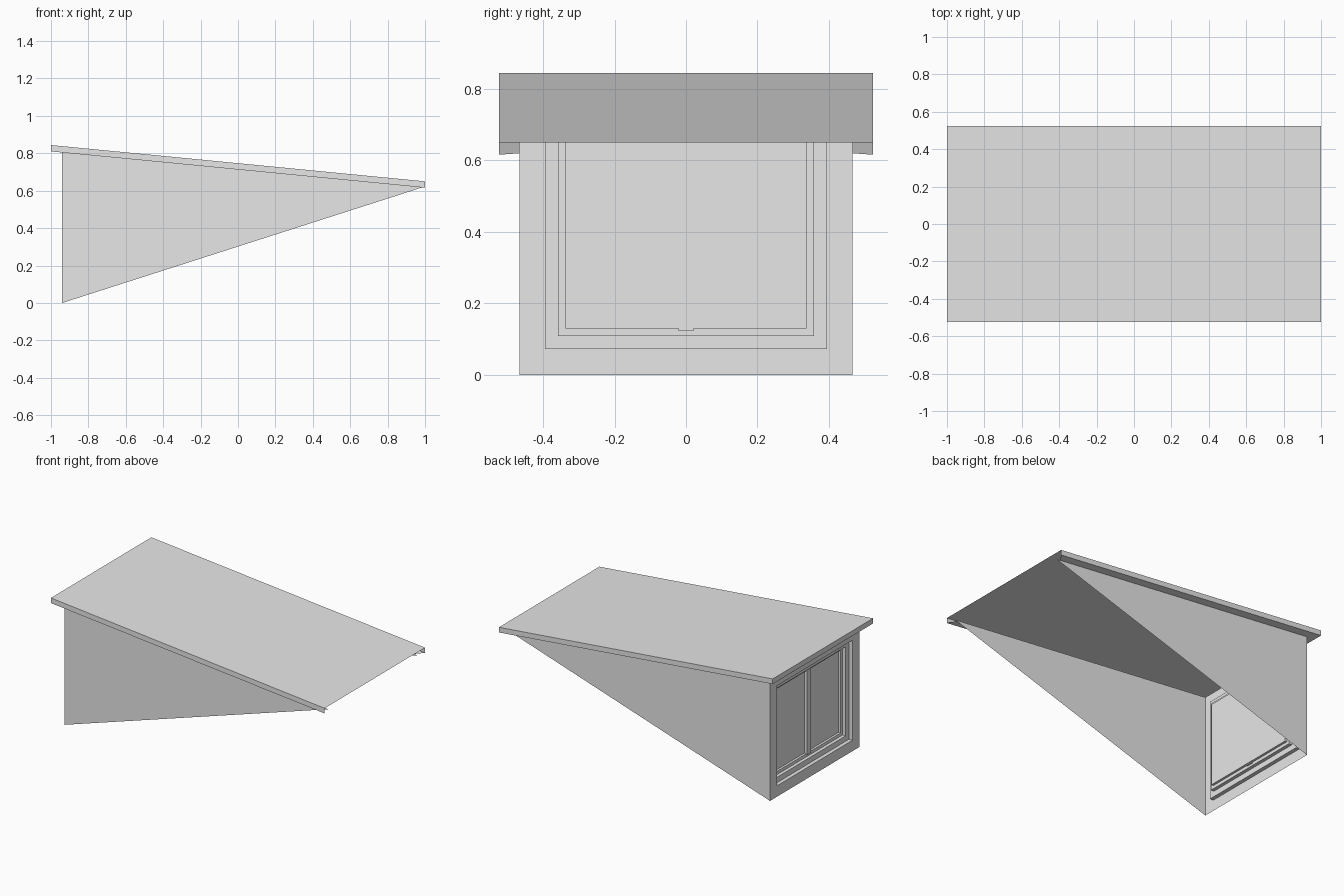
import bpy
import bmesh

cube = bpy.data.objects.get("Cube")
if cube:
    bpy.data.objects.remove(cube, do_unlink=True)

grey = bpy.data.materials.new("plain grey")
grey.use_nodes = True
grey.diffuse_color = (0.8, 0.8, 0.8, 1)
grey.node_tree.nodes["Principled BSDF"].inputs["Base Color"].default_value = (0.8, 0.8, 0.8, 1)

WALL_X = -0.94    # plane of the window wall
HALF = 0.466      # half width between the cheek walls
EAVE = 0.524      # half width of the roof


def soffit_z(x):
    return 0.713 - 0.097 * x


def roof_z(x):
    return soffit_z(x) + 0.034


def make_object(name, faces):
    """Build a thin shell from a list of corner lists."""
    bm = bmesh.new()
    for corners in faces:
        bm.faces.new([bm.verts.new(c) for c in corners])
    bmesh.ops.remove_doubles(bm, verts=bm.verts, dist=0.0001)
    mesh = bpy.data.meshes.new(name)
    bm.to_mesh(mesh)
    bm.free()
    mesh.materials.append(grey)
    obj = bpy.data.objects.new(name, mesh)
    bpy.context.collection.objects.link(obj)
    return obj


def rectangle(x, half, low, high):
    return [(x, half, low), (x, -half, low), (x, -half, high), (x, half, high)]


def bridge(outer, inner):
    return [[outer[i], outer[(i + 1) % 4], inner[(i + 1) % 4], inner[i]]
            for i in range(4)]


# Roof sheet, front fascia and side fascias, open at the low end
def edge(x, y):
    return (x, y, roof_z(x)), (x, y, soffit_z(x))


fl, fl_low = edge(-1, EAVE)
fr, fr_low = edge(-1, -EAVE)
bl, bl_low = edge(1, EAVE)
br, br_low = edge(1, -EAVE)
make_object("roof", [
    [fl, fr, br, bl],
    [fl, fl_low, fr_low, fr],
    [fl, bl, bl_low, fl_low],
    [fr, fr_low, br_low, br],
])

# Soffit around the three overhanging sides
TIP = 0.96
wall_l, wall_r = [(WALL_X, s * HALF, soffit_z(WALL_X)) for s in (1, -1)]
tip_l, tip_r = [(TIP, s * HALF, soffit_z(TIP)) for s in (1, -1)]
make_object("soffit", [
    [fl_low, wall_l, wall_r, fr_low],
    [fl_low, bl_low, tip_l, wall_l],
    [fr_low, wall_r, tip_r, br_low],
])

# Triangular cheek walls
for side, name in ((1, "left_cheek"), (-1, "right_cheek")):
    y = side * HALF
    corners = [(WALL_X, y, 0), (WALL_X, y, soffit_z(WALL_X)), (0.985, y, soffit_z(0.985))]
    make_object(name, [corners if side > 0 else corners[::-1]])

# Window wall with stepped reveals and glass
BOTTOM, TOP = 0, soffit_z(WALL_X)
steps = [(0, 0), (0, 0.072), (0.025, 0.072), (0.025, 0.108),
         (0.047, 0.108), (0.047, 0.129), (0.062, 0.129)]
loops = [rectangle(WALL_X + depth, HALF - inset, BOTTOM + inset, TOP - inset)
         for depth, inset in steps]
window_faces = []
for outer, inner in zip(loops, loops[1:]):
    window_faces += bridge(outer, inner)
make_object("window_wall", window_faces)
make_object("window_glass", [loops[-1]])

# Centre mullion in front of the glass
front = rectangle(WALL_X + 0.04, 0.021, 0.123, TOP - 0.123)
back = rectangle(WALL_X + 0.058, 0.021, 0.123, TOP - 0.123)
make_object("window_mullion", [front, back[::-1]] + bridge(back, front))
